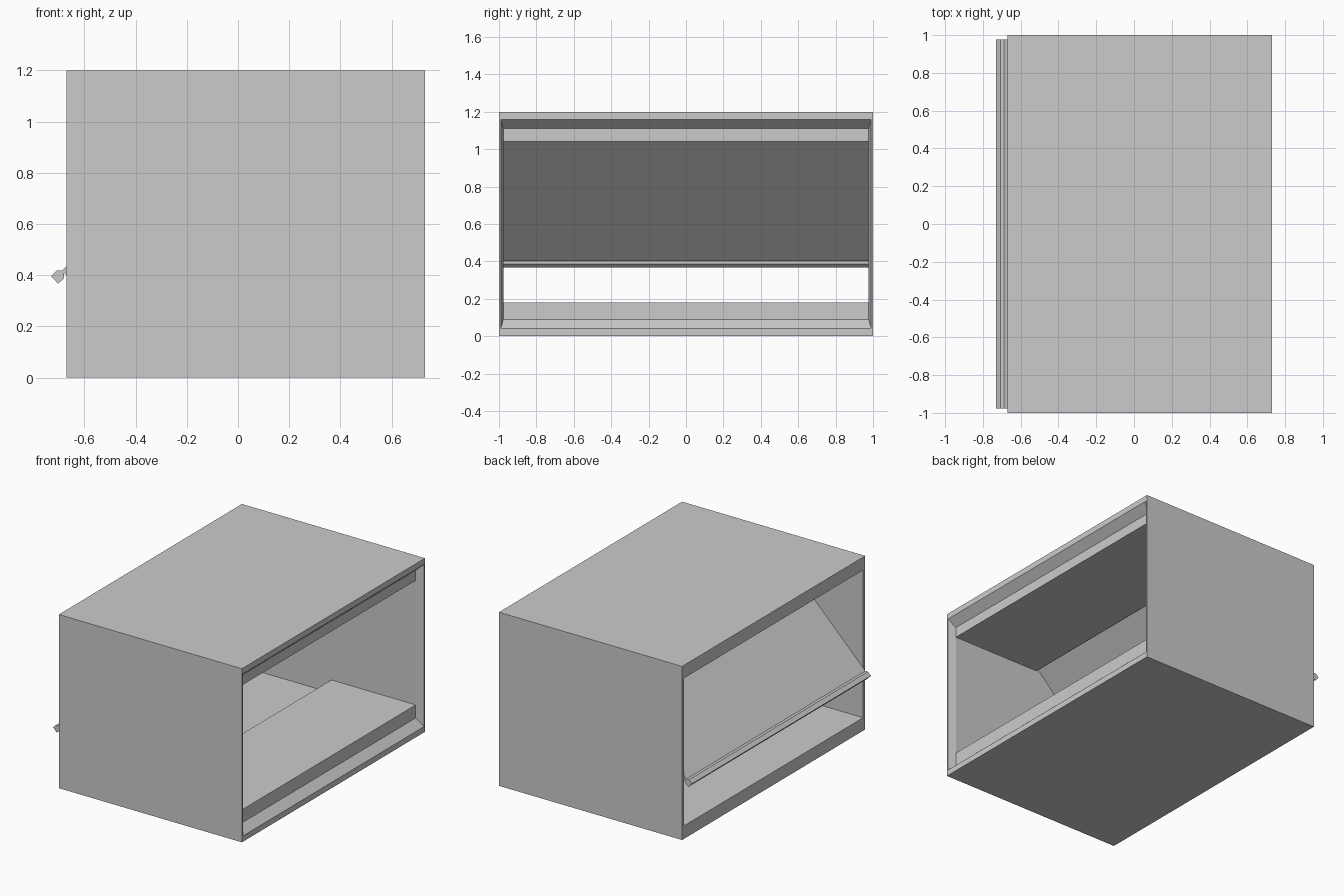
import bpy, bmesh

if "Cube" in bpy.data.objects:
    bpy.data.objects.remove(bpy.data.objects["Cube"])


def finish(name, bm):
    bmesh.ops.recalc_face_normals(bm, faces=bm.faces)
    me = bpy.data.meshes.new(name)
    bm.to_mesh(me)
    bm.free()
    ob = bpy.data.objects.new(name, me)
    bpy.context.collection.objects.link(ob)
    return ob


def extrude_profile(name, pts, half_width):
    """Extrude an (x, z) outline symmetrically along y."""
    bm = bmesh.new()
    a = [bm.verts.new((x, -half_width, z)) for x, z in pts]
    b = [bm.verts.new((x, half_width, z)) for x, z in pts]
    bm.faces.new(a)
    bm.faces.new(b[::-1])
    n = len(pts)
    for i in range(n):
        j = (i + 1) % n
        bm.faces.new((a[i], b[i], b[j], a[j]))
    return finish(name, bm)


def ring_tube(name, rings):
    """Closed tube from rectangles given as (x, half_width, z_low, z_high)."""
    bm = bmesh.new()
    loops = [[bm.verts.new((x, y, z)) for y, z in
              ((-w, lo), (w, lo), (w, hi), (-w, hi))] for x, w, lo, hi in rings]
    for r, a in enumerate(loops):
        b = loops[(r + 1) % len(loops)]
        for i in range(4):
            j = (i + 1) % 4
            bm.faces.new((a[i], a[j], b[j], b[i]))
    return finish(name, bm)


W = 0.977  # inner half width

# Cabinet shell open at both ends, with a bevelled rim on the right opening
ring_tube("cabinet_shell", [
    (0.73, 1.0, 0.0, 1.2),
    (0.73, 0.99, 0.04, 1.16),
    (0.675, W, 0.09, 1.11),
    (-0.67, W, 0.09, 1.11),
    (-0.67, 1.0, 0.0, 1.2),
])

# Raised floor and lowered ceiling in the right half
for name, x0, z0, z1 in (("raised_floor", 0.03, 0.09, 0.18),
                         ("lowered_ceiling", 0.0, 1.04, 1.11)):
    extrude_profile(name, [(x0, z0), (0.675, z0), (0.675, z1), (x0, z1)], W)

# Sloped sliding panel at 45 degrees
extrude_profile("sloped_panel", [
    (-0.687, 0.418), (-0.67, 0.401), (0.04, 1.11), (0.005, 1.11)], W)

# Grip bar along the panel's lower edge
extrude_profile("panel_handle", [
    (-0.687, 0.418), (-0.707, 0.418), (-0.73, 0.396),
    (-0.702, 0.367), (-0.68, 0.387), (-0.68, 0.411)], W)
